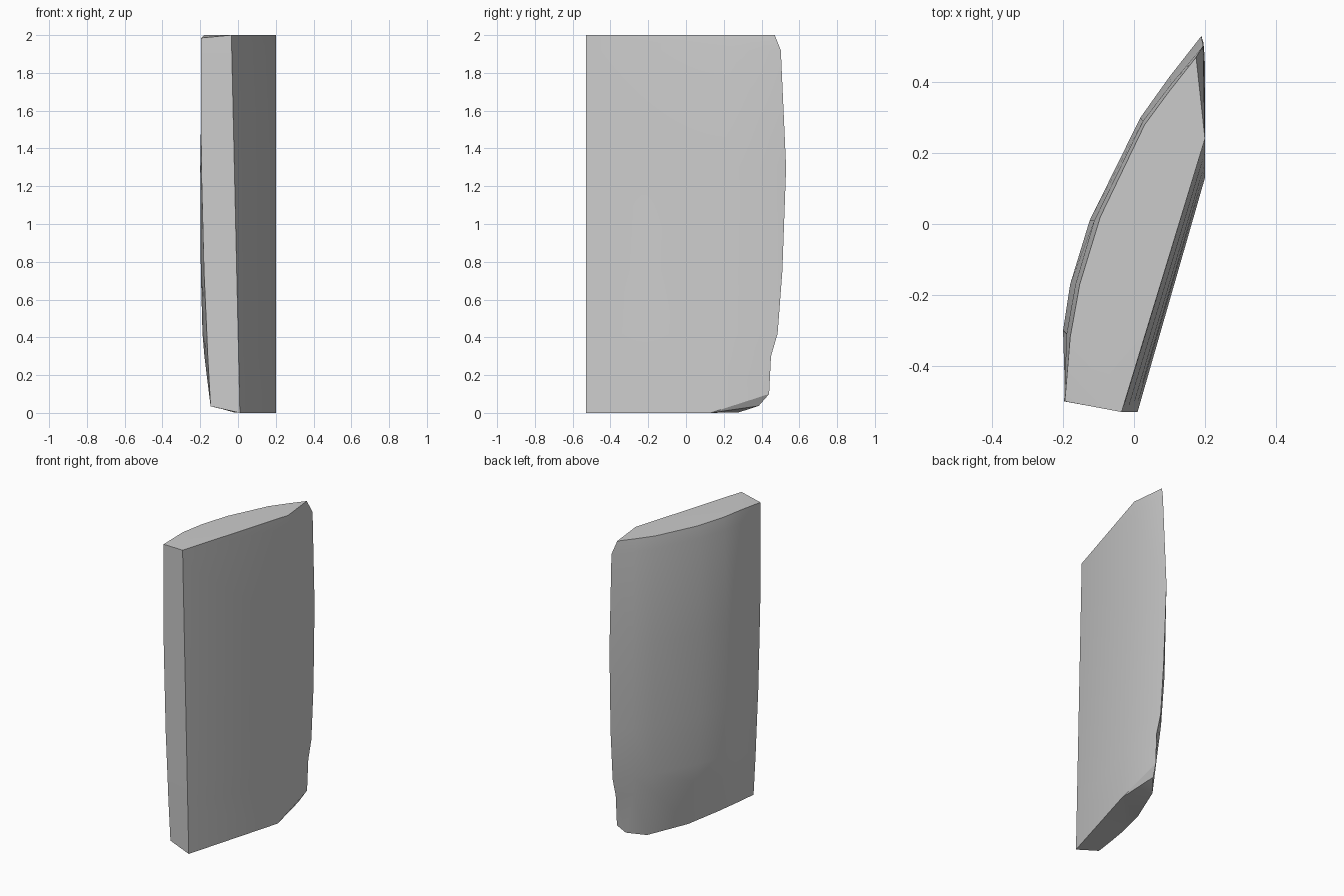
import bpy
import bmesh
import math

cube = bpy.data.objects.get("Cube")
if cube:
    bpy.data.objects.remove(cube, do_unlink=True)

# One plain grey for the whole panel
grey = bpy.data.materials.new("light grey")
grey.use_nodes = True
colour = (0.6, 0.6, 0.6, 1.0)
grey.diffuse_color = colour
grey.node_tree.nodes["Principled BSDF"].inputs["Base Color"].default_value = colour

# Outer curved wall, front corner to back tip, at rising heights
curves = {
    0.30: [(-.160, -.50), (-.178, -.32), (-.150, -.17), (-.085, .01), (.050, .28), (.125, .37), (.200, .450)],
    0.42: [(-.165, -.50), (-.188, -.31), (-.160, -.17), (-.100, .01), (.040, .285), (.115, .39), (.198, .485)],
    0.75: [(-.180, -.50), (-.197, -.30), (-.172, -.17), (-.115, .01), (.028, .295), (.105, .41), (.196, .510)],
    1.30: [(-.194, -.50), (-.200, -.30), (-.180, -.17), (-.125, .01), (.018, .300), (.100, .415), (.190, .530)],
    1.92: [(-.197, -.50), (-.190, -.31), (-.165, -.17), (-.112, .01), (.025, .290), (.105, .395), (.195, .502)],
    2.00: [(-.195, -.50), (-.180, -.32), (-.153, -.17), (-.095, .02), (.030, .280), (.100, .375), (.175, .470)],
}
# Lower edge of the wall, rising at the front corner and at the tip
bottom = [(-.145, -.50, .035), (-.118, -.35, .028), (-.090, -.21, .022), (-.022, .01, .003),
          (.090, .28, .003), (.172, .385, .037), (.198, .44, .10)]


def inner_edge(z):
    """Two straight corners of the flat inner side at height z."""
    t = z / 2
    return [(.2, .13 + .11 * t, z), (.01 - .045 * t, -.53, z)]


rings = [bottom + inner_edge(0)]
for z, pts in curves.items():
    rings.append([(x, y, z) for x, y in pts] + inner_edge(z))
rings[-1][0] = (-.195, -.50, 1.985)

# Loft the rings and close both ends
bm = bmesh.new()
rows = [[bm.verts.new(p) for p in ring] for ring in rings]
n = len(rows[0])
for low, high in zip(rows, rows[1:]):
    for i in range(n):
        j = (i + 1) % n
        bm.faces.new((low[i], low[j], high[j], high[i]))
caps = [bm.faces.new(rows[0]), bm.faces.new(rows[-1])]
bmesh.ops.triangulate(bm, faces=caps)
bmesh.ops.recalc_face_normals(bm, faces=bm.faces)

mesh = bpy.data.meshes.new("curved_panel")
bm.to_mesh(mesh)
bm.free()
mesh.materials.append(grey)
panel = bpy.data.objects.new("curved_panel", mesh)
bpy.context.collection.objects.link(panel)

# Smooth wall with crisp rims
bpy.context.view_layer.objects.active = panel
panel.select_set(True)
bpy.ops.object.shade_smooth_by_angle(angle=math.radians(30))
